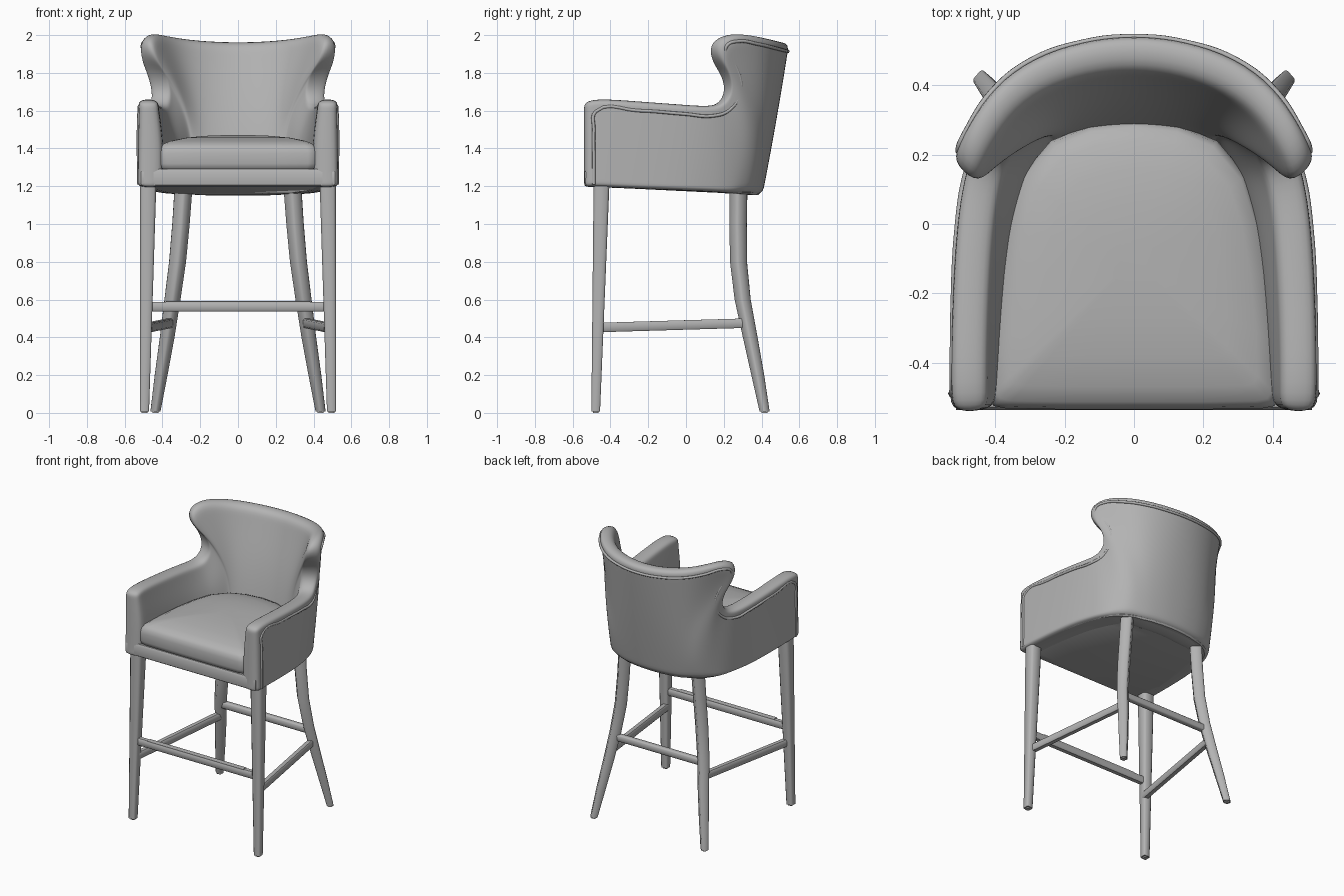
import bpy, bmesh, math
from mathutils import Vector as V

if "Cube" in bpy.data.objects:
    bpy.data.objects.remove(bpy.data.objects["Cube"])

grey = bpy.data.materials.new("plain_grey")
grey.diffuse_color = (0.45, 0.45, 0.45, 1)
grey.use_nodes = True
grey.node_tree.nodes["Principled BSDF"].inputs["Base Color"].default_value = grey.diffuse_color


def make(name, verts, faces, angle=50, subsurf=0):
    me = bpy.data.meshes.new(name)
    me.from_pydata([tuple(v) for v in verts], [], faces)
    bm = bmesh.new()
    bm.from_mesh(me)
    bmesh.ops.recalc_face_normals(bm, faces=bm.faces)
    bm.to_mesh(me)
    bm.free()
    me.shade_smooth()
    me.set_sharp_from_angle(angle=math.radians(angle))
    me.materials.append(grey)
    ob = bpy.data.objects.new(name, me)
    bpy.context.collection.objects.link(ob)
    if subsurf:
        m = ob.modifiers.new("round", 'SUBSURF')
        m.levels = m.render_levels = subsurf
    return ob


def loft(name, rings, **kw):
    """Skin a list of equal closed rings and cap both ends."""
    n = len(rings[0])
    verts = [p for r in rings for p in r]
    faces = [(k * n + i, k * n + (i + 1) % n, (k + 1) * n + (i + 1) % n, (k + 1) * n + i)
             for k in range(len(rings) - 1) for i in range(n)]
    faces += [tuple(range(n)), tuple(range(len(verts) - n, len(verts)))]
    return make(name, verts, faces, **kw)


def section(c, u, v, a, b, chamfer=0.3):
    """Chamfered rectangle around c, half sizes a and b along axes u and v."""
    k = 1 - chamfer
    pts = [(1, k), (k, 1), (-k, 1), (-1, k), (-1, -k), (-k, -1), (k, -1), (1, -k)]
    return [V(c) + u * (a * p) + v * (b * q) for p, q in pts]


def beam(name, p, q, a, b):
    p, q = V(p), V(q)
    d = (q - p).normalized()
    u = d.cross(V((0, 0, 1))).normalized()
    v = u.cross(d)
    return loft(name, [section(p, u, v, a, b), section(q, u, v, a, b)])


# ---- upholstered shell: half columns as (bottom, middle or None, top) on the outer face
cols = [
    ((.53, -.545, 1.195), None, (.522, -.545, 1.64)),
    ((.532, -.49, 1.195), None, (.527, -.485, 1.668)),
    ((.525, -.25, 1.185), None, (.525, -.25, 1.65)),
    ((.507, -.02, 1.175), None, (.512, 0, 1.632)),
    ((.475, .11, 1.17), None, (.49, .14, 1.622)),
    ((.45, .19, 1.165), (.46, .20, 1.40), (.465, .205, 1.645)),
    ((.42, .25, 1.16), (.43, .27, 1.45), (.455, .245, 1.715)),
    ((.39, .285, 1.16), (.41, .322, 1.52), (.483, .225, 1.81)),
    ((.36, .315, 1.155), (.392, .35, 1.57), (.525, .18, 1.88)),
    ((.33, .335, 1.155), (.37, .372, 1.60), (.534, .183, 1.97)),
    ((.29, .355, 1.155), (.338, .396, 1.59), (.495, .275, 2.015)),
    ((.23, .375, 1.15), (.285, .428, 1.57), (.415, .395, 2.0)),
    ((.17, .39, 1.15), (.215, .455, 1.56), (.30, .483, 1.98)),
    ((.08, .402, 1.15), (.11, .477, 1.56), (.15, .535, 1.967)),
    ((0, .405, 1.15), (0, .482, 1.56), (0, .552, 1.963)),
]
cols = [(V(b), V(m) if m else (V(b) + V(t)) / 2, V(t)) for b, m, t in cols]
rows = [0, .06, .2, .4, .6, .8, .92, 1]


def on_column(i, t):
    b, m, e = cols[i]
    return b * (2 * (t - .5) * (t - 1)) + m * (4 * t * (1 - t)) + e * (2 * t * (t - .5))


def plan_normal(i):
    a, b = cols[max(i - 1, 0)][1], cols[min(i + 1, 14)][1]
    if i == 14:
        return V((0, 1, 0))
    return V((b.y - a.y, a.x - b.x, 0)).normalized()


def flip(p):
    return V((-p.x, p.y, p.z))


half = []
for i in range(len(cols)):
    nr = plan_normal(i)
    pad = .05 + .08 * min(1, i / 4)       # the padding grows towards the seat
    outer = [on_column(i, t) for t in rows]
    inner = [p - nr * (.1 + pad * min(1 - t, .5)) for p, t in zip(outer, rows)]
    half.append(outer + inner[::-1])
rings = half + [[flip(p) for p in r] for r in half[-2::-1]]
R = len(rows)
n = 2 * R
verts = [p for r in rings for p in r]
faces = [(k * n + i, k * n + (i + 1) % n, (k + 1) * n + (i + 1) % n, (k + 1) * n + i)
         for k in range(len(rings) - 1) for i in range(n)]
for base in (0, len(verts) - n):          # front ends of the arms
    faces += [(base + j, base + j + 1, base + n - 2 - j, base + n - 1 - j) for j in range(R - 1)]
make("back_and_arm_shell", verts, faces, angle=180, subsurf=2)

# ---- piping that follows the shell edge on the outside
pipe = [V((.527, -.488, z)) for z in (1.21, 1.35, 1.5)] + [V((.524, -.478, 1.595))]
for i in range(2, len(cols)):
    e = (V((-1, 0, 0)) if i == 14 else (cols[i + 1][2] - cols[i - 1][2]).normalized())
    nr = plan_normal(i)
    if i >= 9:                            # the back leans, so follow its true slope
        nr = e.cross(cols[i][2] - on_column(i, .9)).normalized()
    pipe.append(cols[i][2] + e.cross(nr).normalized() * .05 - nr * .004)
pipe += [flip(p) for p in pipe[-2::-1]]
cu = bpy.data.curves.new("edge_piping", 'CURVE')
cu.dimensions = '3D'
cu.bevel_depth = .009
cu.bevel_resolution = 2
cu.resolution_u = 5
sp = cu.splines.new('BEZIER')
sp.bezier_points.add(len(pipe) - 1)
for bp, p in zip(sp.bezier_points, pipe):
    bp.co = p
    bp.handle_left_type = bp.handle_right_type = 'AUTO'
cu.materials.append(grey)
bpy.context.collection.objects.link(bpy.data.objects.new("edge_piping", cu))

# ---- seat base: slab inside the shell, with the front rail
plan = [c[0] for c in cols]
plan = plan + [flip(p) for p in plan[-2::-1]]


def base_ring(k, z=None, dz=0):
    return [V((p.x * k, p.y * (k + .015 if p.y < 0 else k), p.z + dz if z is None else z))
            for p in plan]


loft("seat_base", [base_ring(.945, dz=.004), base_ring(.965, dz=.012), base_ring(.97, dz=.03),
                   base_ring(.97, z=1.275), base_ring(.955, z=1.29)], angle=40)

# ---- domed seat cushion
out = [(.37, -.532), (.405, -.525), (.42, -.50), (.415, -.35), (.395, -.15), (.37, 0),
       (.325, .14), (.24, .24), (.13, .285), (0, .30)]
out = [(0, -.535), (.2, -.535)] + out
out = out + [(-x, y) for x, y in out[-2:0:-1]]
prof = [(.95, 1.285), (.985, 1.295), (1, 1.32), (1, 1.375), (.985, 1.405), (.95, 1.422),
        (.85, 1.44), (.65, 1.457), (.4, 1.467), (.15, 1.471)]
loft("seat_cushion", [[V((x * k, -.1 + (y + .1) * k, z)) for x, y in out] for k, z in prof])

# ---- legs and side stretchers, both sides
X, Y = V((1, 0, 0)), V((0, 1, 0))
rear = [(0.008, .437, .416, .022), (.2, .407, .38, .028), (.4, .375, .34, .032),
        (.6, .347, .30, .035), (.8, .32, .278, .037), (1.0, .302, .276, .038),
        (1.2, .288, .278, .039)]
for s, side in ((1, "right"), (-1, "left")):
    loft("front_leg_" + side,
         [section((s * .495, -.478, .008), X, Y, .024, .023),
          section((s * .475, -.447, 1.22), X, Y, .043, .042)])
    a = s * math.radians(40)
    u, v = V((math.cos(a), math.sin(a), 0)), V((-math.sin(a), math.cos(a), 0))
    loft("rear_leg_" + side, [section((s * x, y, z), u, v, h, h) for z, x, y, h in rear])
    for nm, x, y in (("front", .495, -.478), ("rear", .437, .416)):
        loft(nm + "_glide_" + side, [section((s * x, y, z), X, Y, .015, .015) for z in (0, .012)])
    beam("side_stretcher_" + side, (s * .475, -.46, .452), (s * .362, .315, .475), .02, .025)

# ---- front and rear stretchers, foot plate on the front one
beam("front_stretcher", (-.475, -.465, .563), (.475, -.465, .563), .02, .025)
beam("rear_stretcher", (-.345, .305, .565), (.345, .305, .565), .02, .023)
beam("foot_plate", (-.38, -.468, .588), (.38, -.468, .588), .019, .004)
